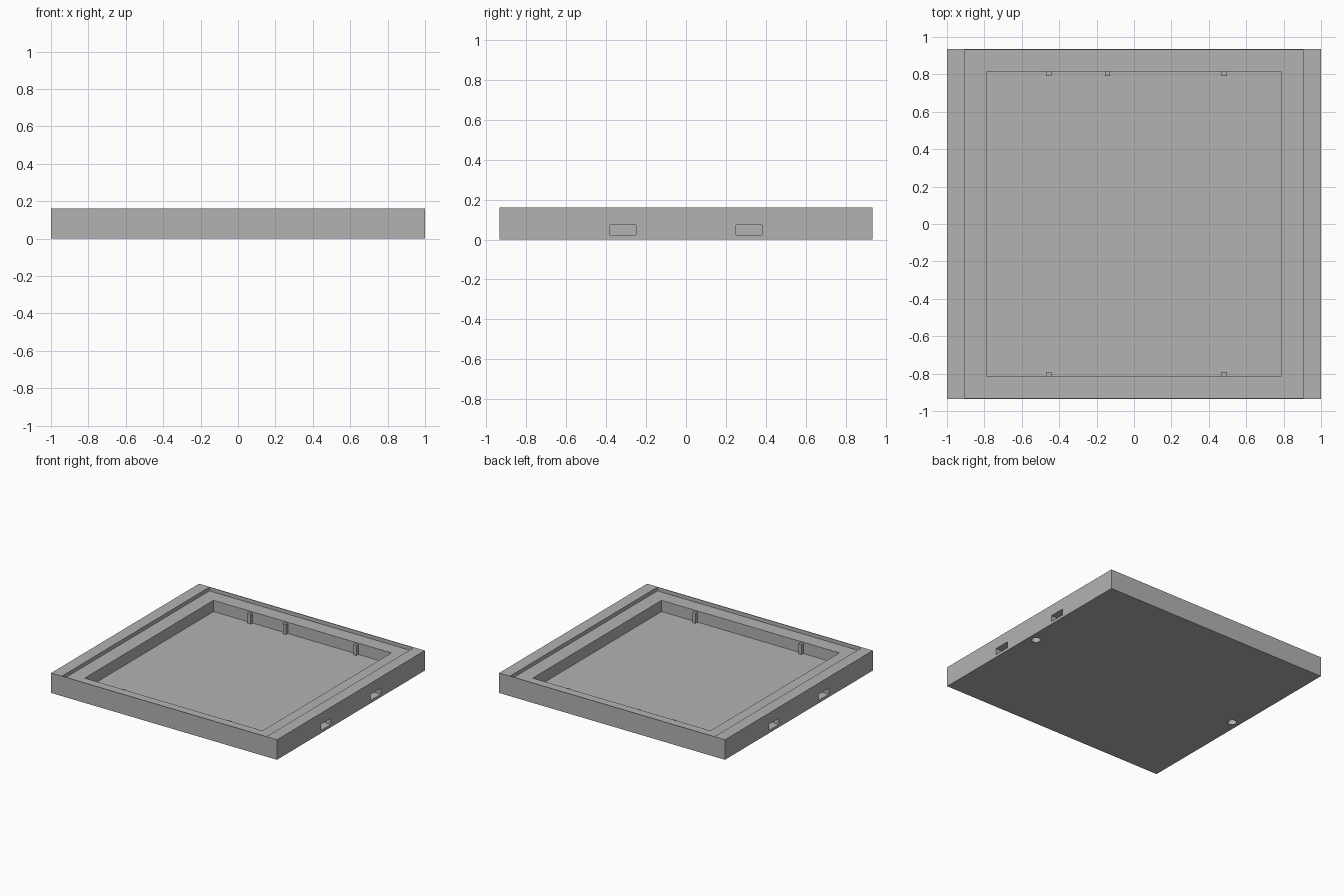
import bpy

old = bpy.data.objects.get("Cube")
if old:
    bpy.data.objects.remove(old, do_unlink=True)

grey = bpy.data.materials.new("plain grey")
grey.use_nodes = True
colour = (0.45, 0.45, 0.45, 1)
grey.diffuse_color = colour
grey.node_tree.nodes["Principled BSDF"].inputs["Base Color"].default_value = colour

HEIGHT, LEDGE, FLOOR = 0.16, 0.13, 0.04
HALF_Y = 0.935


def box(name, x, y, z):
    """Box spanning the given (low, high) ranges."""
    spans = (x, y, z)
    bpy.ops.mesh.primitive_cube_add(size=1, location=[(a + b) / 2 for a, b in spans])
    ob = bpy.context.object
    ob.name = name
    ob.scale = [b - a for a, b in spans]
    bpy.ops.object.transform_apply(location=False, rotation=False, scale=True)
    ob.data.materials.append(grey)
    return ob


def cut(target, cutter):
    """Subtract the cutter and remove it."""
    cutter.hide_render = True
    mod = target.modifiers.new("cut", "BOOLEAN")
    mod.operation = "DIFFERENCE"
    mod.solver = "EXACT"
    mod.object = cutter
    bpy.context.view_layer.objects.active = target
    bpy.ops.object.modifier_apply(modifier=mod.name)
    bpy.data.objects.remove(cutter, do_unlink=True)


# Tray body with a shallow upper recess and a deep pocket
tray = box("tray", (-1, 1), (-HALF_Y, HALF_Y), (0, HEIGHT))
cut(tray, box("recess_cutter", (-0.905, 0.905), (-0.93, 0.93), (LEDGE, 0.3)))
cut(tray, box("pocket_cutter", (-0.787, 0.787), (-0.815, 0.815), (FLOOR, 0.3)))

for side in (-1, 1):
    # Blind slots in the side walls
    for y in (-0.315, 0.315):
        x = sorted((side * 0.9, side * 1.1))
        cut(tray, box("slot_cutter", x, (y - 0.065, y + 0.065), (0.022, 0.072)))
    # Round blind holes in the underside
    bpy.ops.mesh.primitive_cylinder_add(vertices=16, radius=0.033, depth=0.12,
                                        location=(side * 0.937, 0, 0))
    hole = bpy.context.object
    hole.data.materials.append(grey)
    cut(tray, hole)

# Small locating tabs on the pocket walls
for side, places in ((1, (-0.456, -0.142, 0.482)), (-1, (-0.456, 0.482))):
    for x in places:
        y = sorted((side * 0.79, side * 0.816))
        box("tab", (x - 0.014, x + 0.014), y, (FLOOR - 0.002, 0.12))
